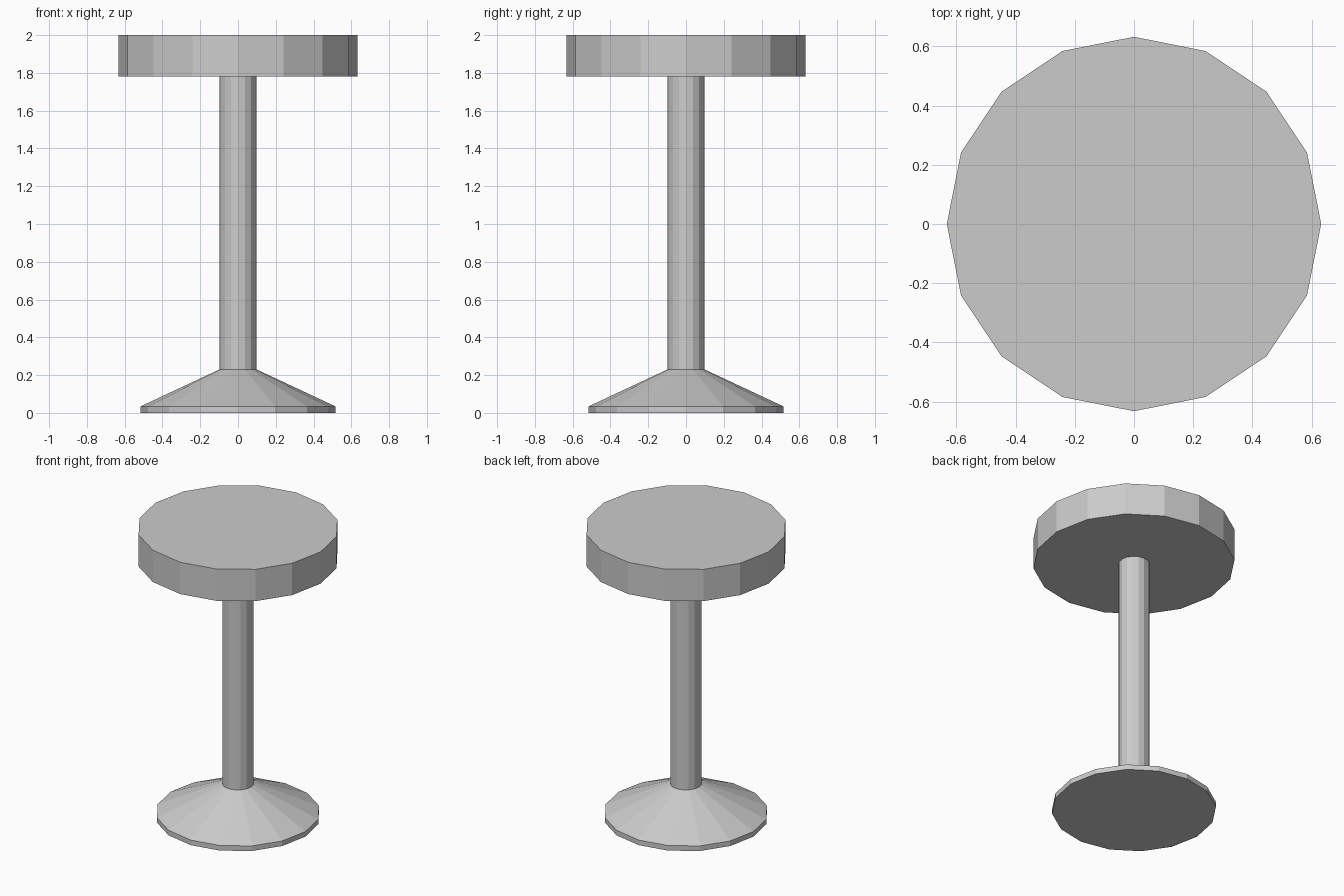
import bpy
import bmesh
from math import cos, sin, tau

SIDES = 16

cube = bpy.data.objects.get("Cube")
if cube:
    bpy.data.objects.remove(cube, do_unlink=True)


def make_material(name, color):
    mat = bpy.data.materials.new(name)
    mat.use_nodes = True
    mat.diffuse_color = color
    mat.node_tree.nodes["Principled BSDF"].inputs["Base Color"].default_value = color
    return mat


def turned_part(name, profile, mat):
    """Flat-shaded closed solid turned around z from (radius, height) pairs."""
    bm = bmesh.new()
    rings = [[bm.verts.new((r * cos(tau * i / SIDES), r * sin(tau * i / SIDES), z))
              for i in range(SIDES)] for r, z in profile]
    for low, high in zip(rings, rings[1:]):
        for i in range(SIDES):
            j = (i + 1) % SIDES
            bm.faces.new((low[i], low[j], high[j], high[i]))
    bm.faces.new(rings[0][::-1])
    bm.faces.new(rings[-1])
    mesh = bpy.data.meshes.new(name)
    bm.to_mesh(mesh)
    bm.free()
    mesh.materials.append(mat)
    obj = bpy.data.objects.new(name, mesh)
    bpy.context.collection.objects.link(obj)
    return obj


grey = make_material("light grey", (0.6, 0.6, 0.6, 1))

# Flared foot with a thin rim
turned_part("base", [(0.515, 0), (0.515, 0.035), (0.098, 0.23)], grey)
# Straight column from the foot to the seat
turned_part("column", [(0.098, 0.23), (0.098, 1.78)], grey)
# Thick round seat
turned_part("seat", [(0.632, 1.78), (0.632, 2)], grey)
